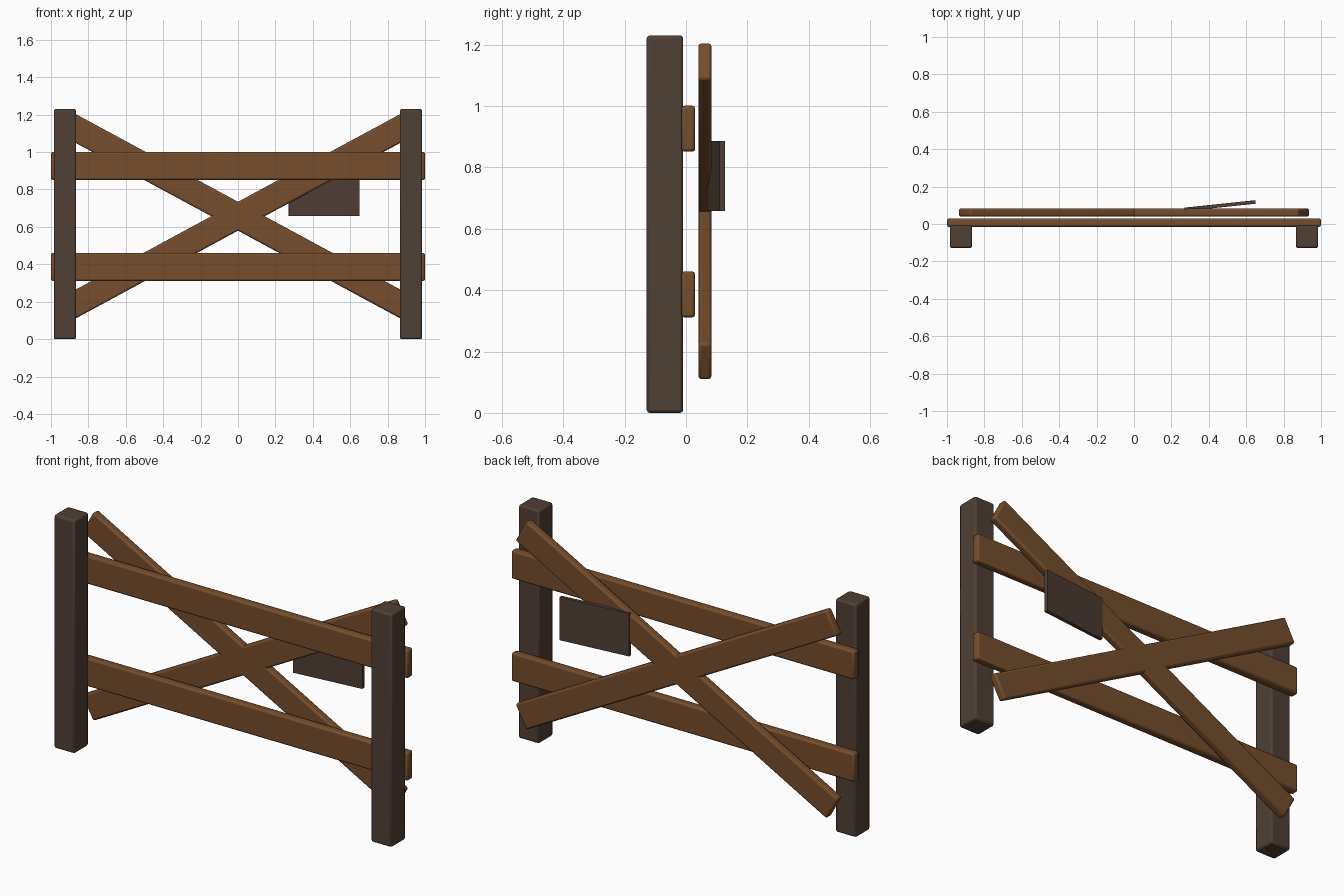
import bpy
import math

cube = bpy.data.objects.get("Cube")
if cube:
    bpy.data.objects.remove(cube, do_unlink=True)


def make_material(name, color):
    mat = bpy.data.materials.new(name)
    mat.use_nodes = True
    mat.diffuse_color = color
    mat.node_tree.nodes["Principled BSDF"].inputs["Base Color"].default_value = color
    return mat


plank_wood = make_material("plank_brown", (0.18, 0.075, 0.025, 1))
post_wood = make_material("dark_post_brown", (0.08, 0.05, 0.035, 1))


def board(name, size, location, mat, rotation=(0, 0, 0), bevel=0.01):
    bpy.ops.mesh.primitive_cube_add(size=1, location=location, rotation=rotation)
    obj = bpy.context.object
    obj.name = name
    obj.scale = size
    bpy.ops.object.transform_apply(location=False, rotation=False, scale=True)
    obj.data.materials.append(mat)
    if bevel:
        mod = obj.modifiers.new("worn_edges", "BEVEL")
        mod.width = bevel
        mod.segments = 2
        bpy.ops.object.shade_smooth_by_angle(angle=math.radians(30))
    return obj


# Upright posts and the crossed braces behind them
tilt = math.radians(28.4)
for side, s in (("left", 1), ("right", -1)):
    board(side + "_post", (0.12, 0.119, 1.23), (s * 0.925, -0.0685, 0.615), post_wood)
    board(side + "_brace", (2.064, 0.043, 0.136), (0, 0.0615, 0.657), plank_wood,
          rotation=(0, -s * tilt, 0))

# Horizontal rails
for name, z in (("lower_rail", 0.386), ("upper_rail", 0.926)):
    board(name, (2.0, 0.045, 0.15), (0, 0.0075, z), plank_wood)

# Blank sign board leaning off the brace
board("sign_board", (0.38, 0.019, 0.227), (0.46, 0.098, 0.772), post_wood,
      rotation=(0, 0, math.radians(6)), bevel=0)
